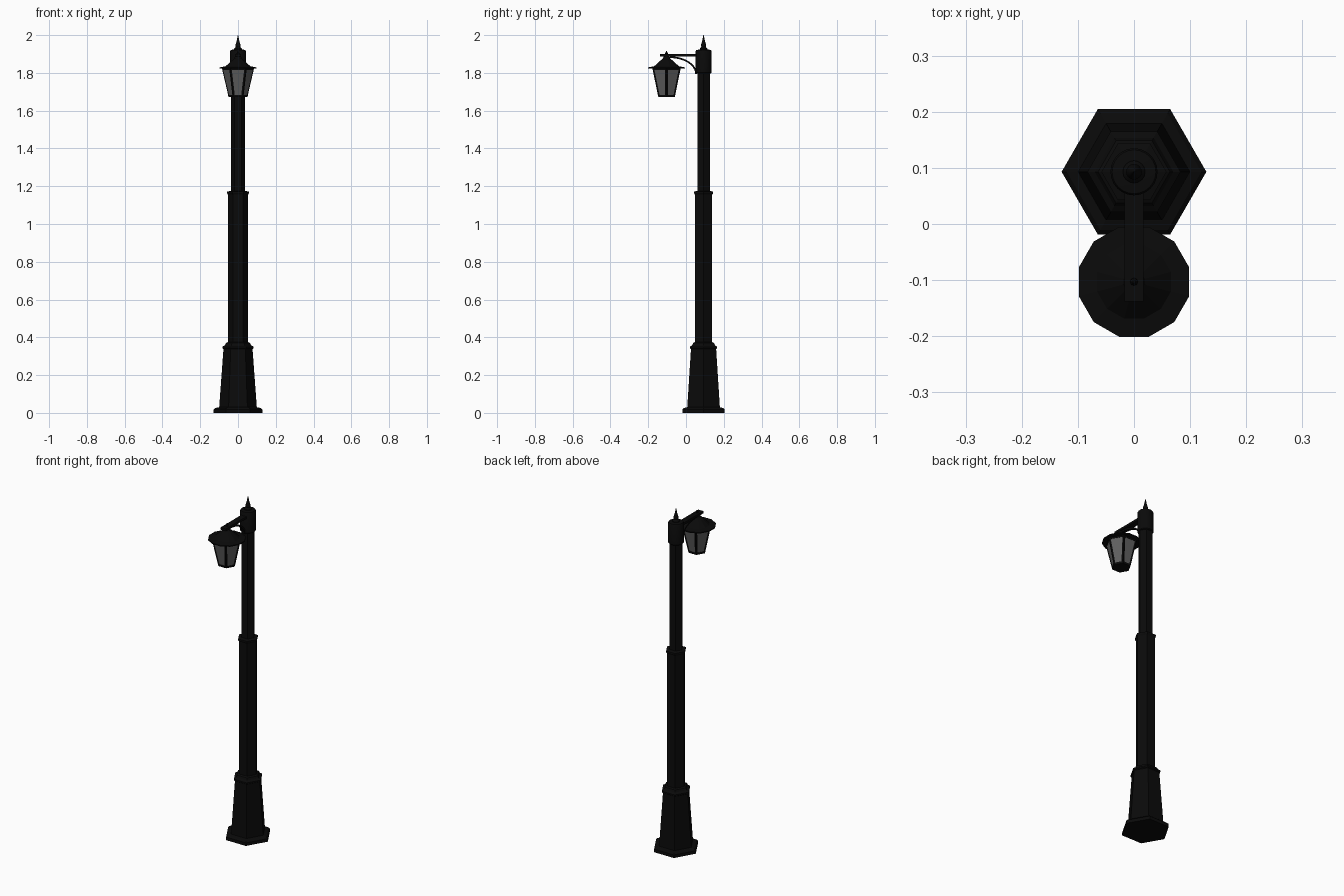
import bpy, bmesh, math
from mathutils import Vector

if "Cube" in bpy.data.objects:
    bpy.data.objects.remove(bpy.data.objects["Cube"])

POST_Y, LAMP_Y = 0.093, -0.103


def material(name, rgb):
    m = bpy.data.materials.new(name)
    m.diffuse_color = (*rgb, 1)
    m.use_nodes = True
    m.node_tree.nodes["Principled BSDF"].inputs["Base Color"].default_value = m.diffuse_color
    return m


IRON = material("black_iron", (0.003, 0.003, 0.003))
GLASS = material("grey_glass", (0.12, 0.12, 0.12))


def finish(name, bm, mat, smooth=False):
    bmesh.ops.remove_doubles(bm, verts=bm.verts, dist=1e-6)
    bmesh.ops.recalc_face_normals(bm, faces=bm.faces)
    me = bpy.data.meshes.new(name)
    bm.to_mesh(me)
    bm.free()
    me.materials.append(mat)
    ob = bpy.data.objects.new(name, me)
    bpy.context.collection.objects.link(ob)
    for p in me.polygons:
        p.use_smooth = smooth
    if smooth:
        bpy.ops.object.select_all(action='DESELECT')
        ob.select_set(True)
        bpy.context.view_layer.objects.active = ob
        bpy.ops.object.shade_smooth_by_angle(angle=math.radians(35))
    return ob


def point(r, z, i, n, cy, turn=0.0):
    a = turn + math.tau * i / n
    return Vector((r * math.cos(a), cy + r * math.sin(a), z))


def lathe(name, profile, n, cy, turn=0.0, mat=IRON, smooth=False, caps=True):
    """Stack of n-sided rings given as (radius, height)."""
    bm = bmesh.new()
    rings = [[bm.verts.new(point(r, z, i, n, cy, turn)) for i in range(n)] for r, z in profile]
    for a, b in zip(rings, rings[1:]):
        for i in range(n):
            j = (i + 1) % n
            bm.faces.new((a[i], a[j], b[j], b[i]))
    if caps:
        bm.faces.new(rings[0])
        bm.faces.new(rings[-1])
    return finish(name, bm, mat, smooth)


def bar(name, path, width, depth):
    """Rectangular bar swept along a path of (y, z) points in the x = 0 plane."""
    bm = bmesh.new()
    pts = [Vector((0, y, z)) for y, z in path]
    rings = []
    for i, p in enumerate(pts):
        t = (pts[min(i + 1, len(pts) - 1)] - pts[max(i - 1, 0)]).normalized()
        nrm = Vector((0, -t.z, t.y)) * depth / 2
        side = Vector((width / 2, 0, 0))
        rings.append([bm.verts.new(p + s * side + u * nrm)
                      for s, u in ((-1, -1), (1, -1), (1, 1), (-1, 1))])
    for a, b in zip(rings, rings[1:]):
        for i in range(4):
            j = (i + 1) % 4
            bm.faces.new((a[i], a[j], b[j], b[i]))
    bm.faces.new(rings[0])
    bm.faces.new(rings[-1])
    return finish(name, bm, IRON)


# Hexagonal post: foot plate, tapered plinth, lower and upper shaft
lathe("foot_plate", [(0.129, 0), (0.129, 0.018), (0.12, 0.026), (0.1, 0.03)], 6, POST_Y)
lathe("plinth", [(0.1, 0.025), (0.077, 0.338), (0.083, 0.342), (0.083, 0.35),
                 (0.07, 0.358), (0.064, 0.37), (0.053, 0.375)], 6, POST_Y)
lathe("lower_shaft", [(0.053, 0.36), (0.053, 1.155), (0.058, 1.163),
                      (0.058, 1.171), (0.038, 1.176)], 6, POST_Y)
lathe("upper_shaft", [(0.038, 1.165), (0.038, 1.82)], 6, POST_Y)

# Round head with spike finial
lathe("post_head", [(0.038, 1.798), (0.042, 1.802), (0.042, 1.915), (0.039, 1.921),
                    (0.022, 1.924)], 24, POST_Y, smooth=True)
lathe("post_finial", [(0.02, 1.92), (0.02, 1.928), (0.012, 1.938), (0.014, 1.948),
                      (0.008, 1.965), (0.001, 2.0)], 16, POST_Y, smooth=True)

# Flat arm and curved brace
bar("arm", [(-0.138, 1.893), (0.07, 1.893)], 0.034, 0.013)
arc = [(-0.085 + 0.138 * math.sin(t), 1.795 + 0.088 * math.cos(t))
       for t in (math.pi / 2 * k / 12 for k in range(13))]
bar("arm_brace", arc, 0.018, 0.009)

# Lantern roof, twelve sided, with hanger pin
T12 = math.radians(15)
lathe("lantern_roof", [(0.1015, 1.823), (0.1015, 1.829), (0.068, 1.835), (0.02, 1.877),
                       (0.016, 1.888)], 12, LAMP_Y, T12)
lathe("lantern_pin", [(0.007, 1.88), (0.007, 1.905), (0.002, 1.915)], 8, LAMP_Y)

# Hexagonal lantern glass, floor and top frame
R0, Z0, R1, Z1 = 0.05, 1.678, 0.084, 1.824
lathe("lantern_glass", [(R0 - 0.002, Z0 + 0.002), (R1 - 0.002, Z1)], 6, LAMP_Y,
      mat=GLASS, caps=False)
lathe("lantern_floor", [(R0, Z0 - 0.005), (R0 + 0.003, Z0 + 0.006)], 6, LAMP_Y)
lathe("lantern_top_frame", [(R1 - 0.002, Z1 - 0.008), (R1 + 0.001, Z1)], 6, LAMP_Y)

# Six corner bars of the lantern
for i in range(6):
    bm = bmesh.new()
    rings = []
    for r, z in ((R0, Z0), (R1, Z1)):
        a = math.tau * i / 6
        out = Vector((math.cos(a), math.sin(a), 0))
        tan = Vector((-out.y, out.x, 0))
        p = point(r, z, i, 6, LAMP_Y)
        rings.append([bm.verts.new(p + out * o + tan * s) for o, s in
                      ((0.001, -0.002), (0.001, 0.002), (-0.004, 0.0075), (-0.004, -0.0075))])
    for k in range(4):
        j = (k + 1) % 4
        bm.faces.new((rings[0][k], rings[0][j], rings[1][j], rings[1][k]))
    bm.faces.new(rings[0])
    bm.faces.new(rings[1])
    finish(f"lantern_corner_bar_{i + 1}", bm, IRON)
